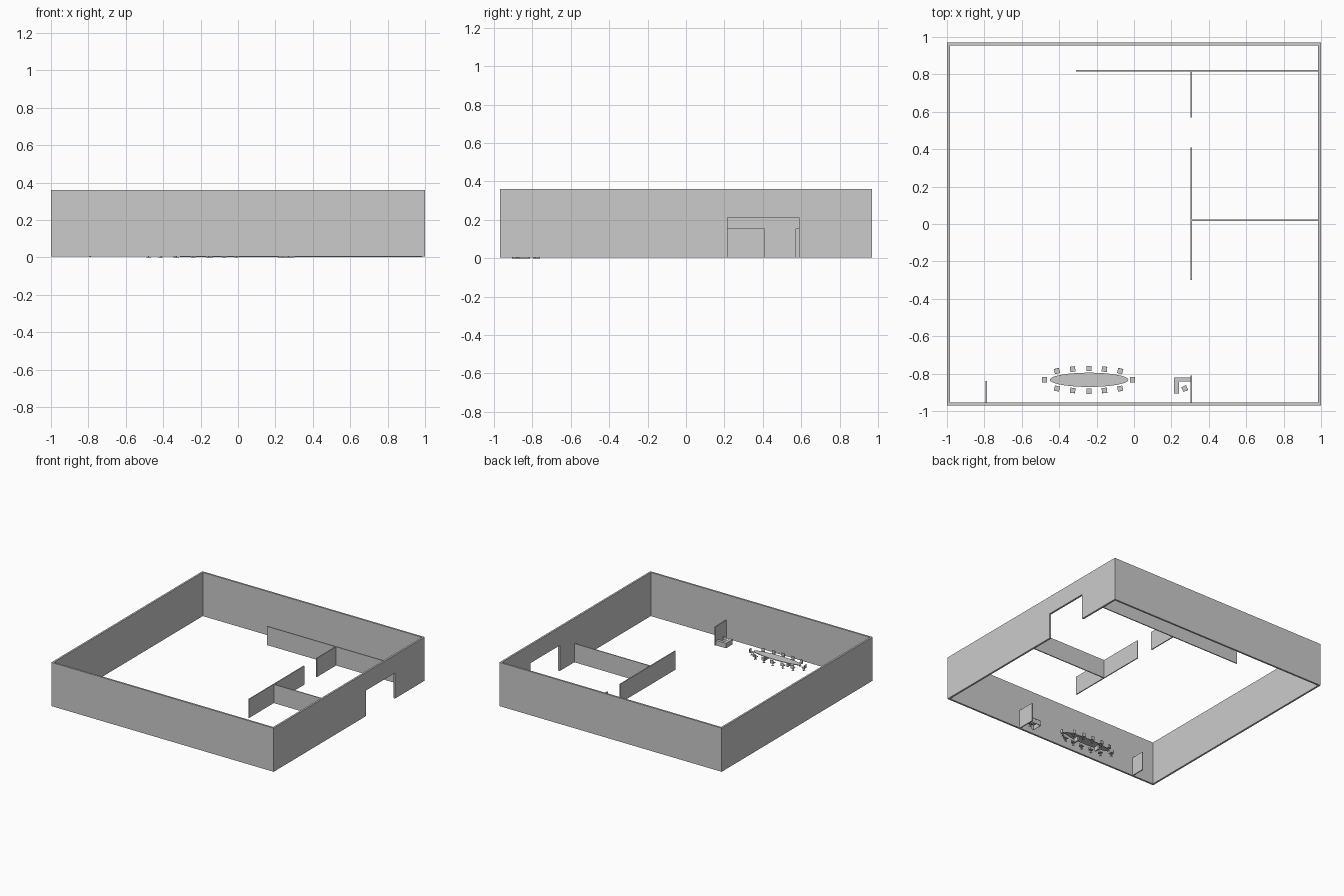
import bpy
import math
from math import cos, sin, pi, radians
from mathutils import Matrix, Vector

if "Cube" in bpy.data.objects:
    bpy.data.objects.remove(bpy.data.objects["Cube"])

grey = bpy.data.materials.new("plain grey")
grey.use_nodes = True
colour = (0.6, 0.6, 0.6, 1)
grey.diffuse_color = colour
grey.node_tree.nodes["Principled BSDF"].inputs["Base Color"].default_value = colour


def make(name, verts, faces):
    mesh = bpy.data.meshes.new(name)
    mesh.from_pydata(verts, [], faces)
    mesh.materials.append(grey)
    obj = bpy.data.objects.new(name, mesh)
    bpy.context.collection.objects.link(obj)
    return obj


def prism(name, outline, z0, z1):
    """Extrude a counter-clockwise outline from z0 up to z1."""
    n = len(outline)
    verts = [(x, y, z) for z in (z0, z1) for x, y in outline]
    faces = [tuple(reversed(range(n))), tuple(range(n, 2 * n))]
    faces += [(i, (i + 1) % n, (i + 1) % n + n, i + n) for i in range(n)]
    return make(name, verts, faces)


def box(name, x0, x1, y0, y1, z0, z1):
    return prism(name, [(x0, y0), (x1, y0), (x1, y1), (x0, y1)], z0, z1)


def ellipse(cx, cy, rx, ry, n):
    return [(cx + rx * cos(2 * pi * i / n), cy + ry * sin(2 * pi * i / n)) for i in range(n)]


# Outer walls, with a wide entrance in the left-hand side
X, Y, T = 1.0, 0.97, 0.015
BASE, TOP = 0.005, 0.36
box("front_wall", -X, X, -Y, T - Y, BASE, TOP)
box("back_wall", -X, X, Y - T, Y, BASE, TOP)
box("right_wall", -X, T - X, T - Y, Y - T, BASE, TOP)
side = [(-Y + T, BASE), (0.215, BASE), (0.215, 0.213), (0.59, 0.213),
        (0.59, BASE), (Y - T, BASE), (Y - T, TOP), (-Y + T, TOP)]
left_wall = prism("left_wall", side, X - T, X)
left_wall.data.transform(Matrix(((0, 0, 1, 0), (1, 0, 0, 0), (0, 1, 0, 0), (0, 0, 0, 1))))

# Low interior partitions
H, W = 0.155, 0.004
for name, x, y0, y1 in (("corridor_partition", 0.307, 0.57, 0.82),
                        ("room_partition", 0.307, -0.30, 0.41),
                        ("office_partition", 0.307, -0.96, -0.81),
                        ("corner_partition", -0.79, -0.96, -0.84)):
    box(name, x - W, x + W, y0, y1, 0.003, H)
for name, y, x0 in (("back_partition", 0.82, -0.31), ("cross_partition", 0.02, 0.307)):
    box(name, x0, X - T, y - W, y + W, 0.003, H)

# Oval meeting table on two pedestals
TX, TY = -0.24, -0.833
prism("table_top", ellipse(TX, TY, 0.21, 0.038, 48), 0.036, 0.041)
for label, s in (("left", 1), ("right", -1)):
    px = TX + s * 0.1
    box("table_pedestal_" + label, px - 0.006, px + 0.006, TY - 0.02, TY + 0.02, 0, 0.036)


def chair(name, x, y, angle):
    """Swivel chair at (x, y), facing its local -y, turned by angle."""
    parts = [box(name + "_seat", -0.014, 0.014, -0.014, 0.014, 0.022, 0.026),
             box(name + "_backrest", -0.013, 0.013, 0.011, 0.014, 0.026, 0.05),
             prism(name + "_stem", ellipse(0, 0, 0.0025, 0.0025, 8), 0.003, 0.022),
             box(name + "_foot_across", -0.012, 0.012, -0.0015, 0.0015, 0, 0.003),
             box(name + "_foot_along", -0.0015, 0.0015, -0.012, 0.012, 0, 0.003)]
    place = Matrix.Translation((x, y, 0)) @ Matrix.Rotation(angle, 4, "Z")
    for part in parts:
        part.data.transform(place)


# Chairs around the table
for i, (dx, dy) in enumerate(((-0.172, 0.047), (-0.088, 0.057), (0, 0.061),
                              (0.082, 0.057), (0.166, 0.047))):
    tilt = -dx * 1.4
    chair("back_chair_%d" % (i + 1), TX + dx, TY + dy, tilt)
    chair("front_chair_%d" % (i + 1), TX + dx, TY - dy, pi - tilt)
chair("left_end_chair", TX + 0.232, TY, -pi / 2)
chair("right_end_chair", TX - 0.238, TY, pi / 2)

# L-shaped desk with its chair
desk = [(0.214, -0.907), (0.24, -0.907), (0.24, -0.843), (0.303, -0.843),
        (0.303, -0.82), (0.214, -0.82)]
prism("desk_top", desk, 0.036, 0.041)
box("desk_back_panel", 0.216, 0.303, -0.824, -0.821, 0, 0.036)
box("desk_side_panel", 0.215, 0.218, -0.905, -0.824, 0, 0.036)
box("desk_end_panel", 0.218, 0.239, -0.905, -0.902, 0, 0.036)
chair("desk_chair", 0.271, -0.88, radians(-155))
